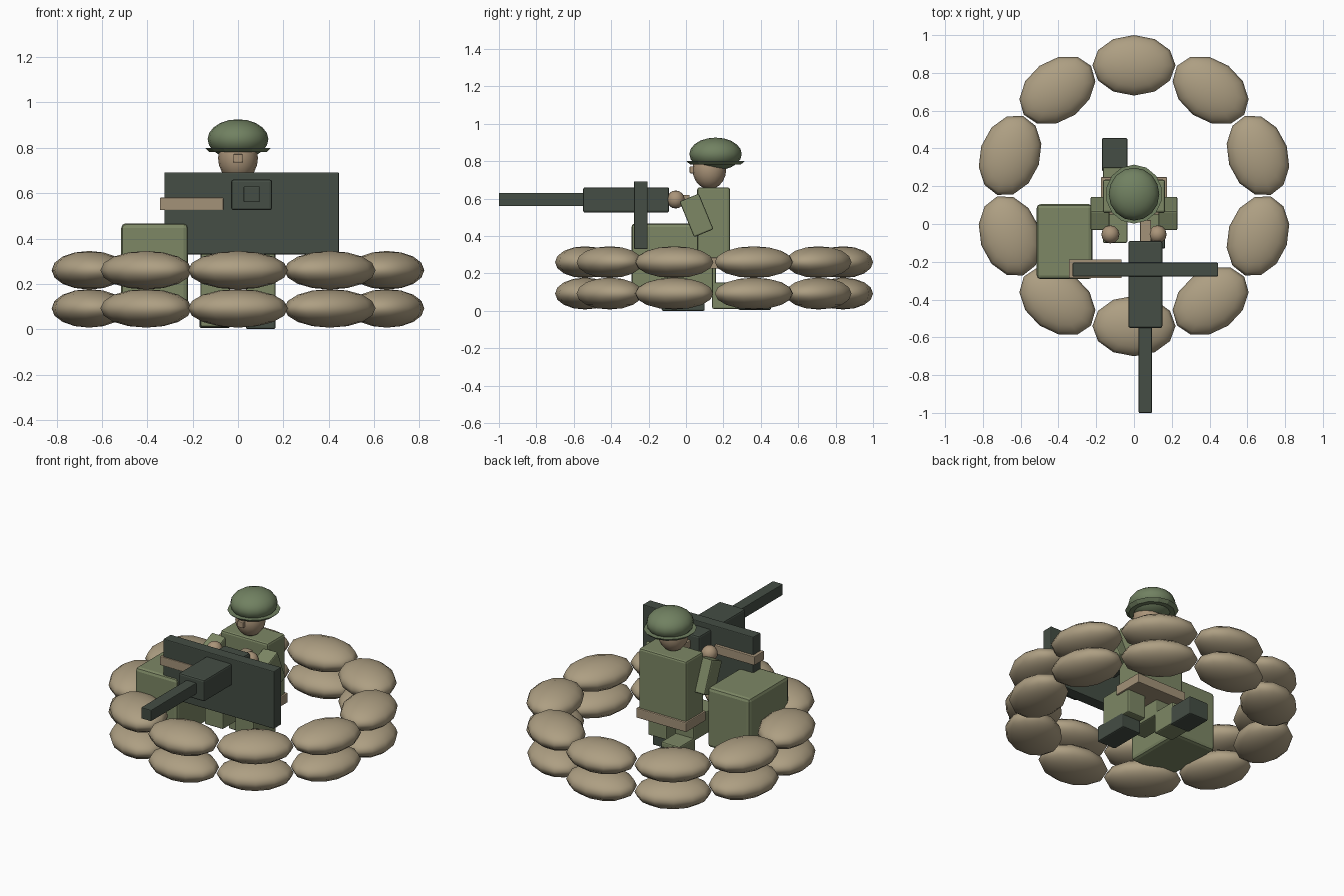
import bpy, math

if "Cube" in bpy.data.objects:
    bpy.data.objects.remove(bpy.data.objects["Cube"])


def material(name, rgb):
    m = bpy.data.materials.new(name)
    m.diffuse_color = (*rgb, 1)
    m.use_nodes = True
    m.node_tree.nodes["Principled BSDF"].inputs["Base Color"].default_value = m.diffuse_color
    return m


SAND = material("sandbag tan", (0.42, 0.345, 0.225))
CLOTH = material("uniform green", (0.205, 0.245, 0.13))
HELMET = material("helmet green", (0.165, 0.22, 0.12))
METAL = material("gun metal", (0.058, 0.075, 0.058))
SKIN = material("skin", (0.40, 0.295, 0.19))
STRAP = material("webbing tan", (0.37, 0.29, 0.19))


def finish(name, mat):
    o = bpy.context.object
    o.name = name
    o.data.materials.append(mat)
    return o


def box(name, mat, x, y, z, bevel=0.008, tilt=0.0):
    """Bevelled box from (min, max) ranges, tilted about x."""
    bpy.ops.mesh.primitive_cube_add(
        size=1, location=[(a + b) / 2 for a, b in (x, y, z)])
    o = finish(name, mat)
    o.scale = [b - a for a, b in (x, y, z)]
    bpy.ops.object.transform_apply(location=False, rotation=False, scale=True)
    o.rotation_euler.x = tilt
    if bevel:
        m = o.modifiers.new("bevel", 'BEVEL')
        m.width = bevel
        m.segments = 2
    return o


def ball(name, mat, loc, radii, segments=12, rings=8, turn=0.0):
    bpy.ops.mesh.primitive_uv_sphere_add(
        segments=segments, ring_count=rings, radius=1, location=loc)
    o = finish(name, mat)
    o.scale = radii
    o.rotation_euler.z = turn
    bpy.ops.object.shade_smooth()
    return o


# Two stacked rings of ten sandbags
for layer, z in enumerate((0.092, 0.26)):
    for i in range(10):
        a = i * math.tau / 10
        ball(f"sandbag_{layer}_{i}", SAND,
             (0.69 * math.sin(a), 0.15 + 0.69 * math.cos(a), z),
             (0.22, 0.16, 0.085), turn=-a)

# Gun, shield, grip, ammunition box and belt
box("gun_barrel", METAL, (0.025, 0.095), (-1.0, -0.54), (0.56, 0.63), 0.004)
box("gun_body", METAL, (-0.03, 0.15), (-0.55, -0.09), (0.525, 0.66), 0.01)
box("gun_shield", METAL, (-0.325, 0.445), (-0.278, -0.205), (0.33, 0.692), 0.005)
box("gun_grip", STRAP, (0.032, 0.09), (-0.10, 0.02), (0.575, 0.62), 0.004)
box("ammo_box", CLOTH, (-0.515, -0.22), (-0.292, 0.105), (0.09, 0.467), 0.02)
box("ammo_belt", STRAP, (-0.345, -0.065), (-0.286, -0.187), (0.525, 0.58), 0.004)

# Torso and waist belt
box("torso", CLOTH, (-0.165, 0.165), (0.06, 0.235), (0.25, 0.66), 0.012)
box("waist_belt", STRAP, (-0.175, 0.175), (0.05, 0.248), (0.225, 0.285), 0.005)

# Arms and hands
for side, s in (("right", -1), ("left", 1)):
    cx = 0.18 * s
    box(f"{side}_arm", CLOTH, (cx - 0.05, cx + 0.05), (0.0, 0.112),
        (0.407, 0.613), 0.008, tilt=0.39)
    ball(f"{side}_hand", SKIN, (0.125 * s, -0.055, 0.595), (0.048,) * 3)

# Left leg planted, right leg kneeling
box("left_leg", CLOTH, (0.035, 0.165), (-0.08, 0.145), (0.08, 0.27))
box("left_boot", METAL, (0.035, 0.165), (-0.13, 0.10), (0.0, 0.10))
box("right_thigh", CLOTH, (-0.165, -0.035), (-0.10, 0.16), (0.13, 0.27))
box("right_shin", CLOTH, (-0.165, -0.035), (0.14, 0.30), (0.01, 0.15))
box("right_boot", METAL, (-0.17, -0.035), (0.28, 0.455), (0.005, 0.12))

# Head, nose and helmet
ball("head", SKIN, (0, 0.125, 0.755), (0.088, 0.09, 0.105), 16, 10)
box("nose", SKIN, (-0.02, 0.02), (0.02, 0.06), (0.735, 0.772), 0.004)
ball("helmet_dome", HELMET, (0, 0.158, 0.838), (0.134, 0.14, 0.088), 16, 10)
bpy.ops.mesh.primitive_cone_add(vertices=14, radius1=0.13, radius2=0.15,
                                depth=0.018, location=(0, 0.158, 0.791))
brim = finish("helmet_brim", HELMET)
brim.scale.y = 1.04
